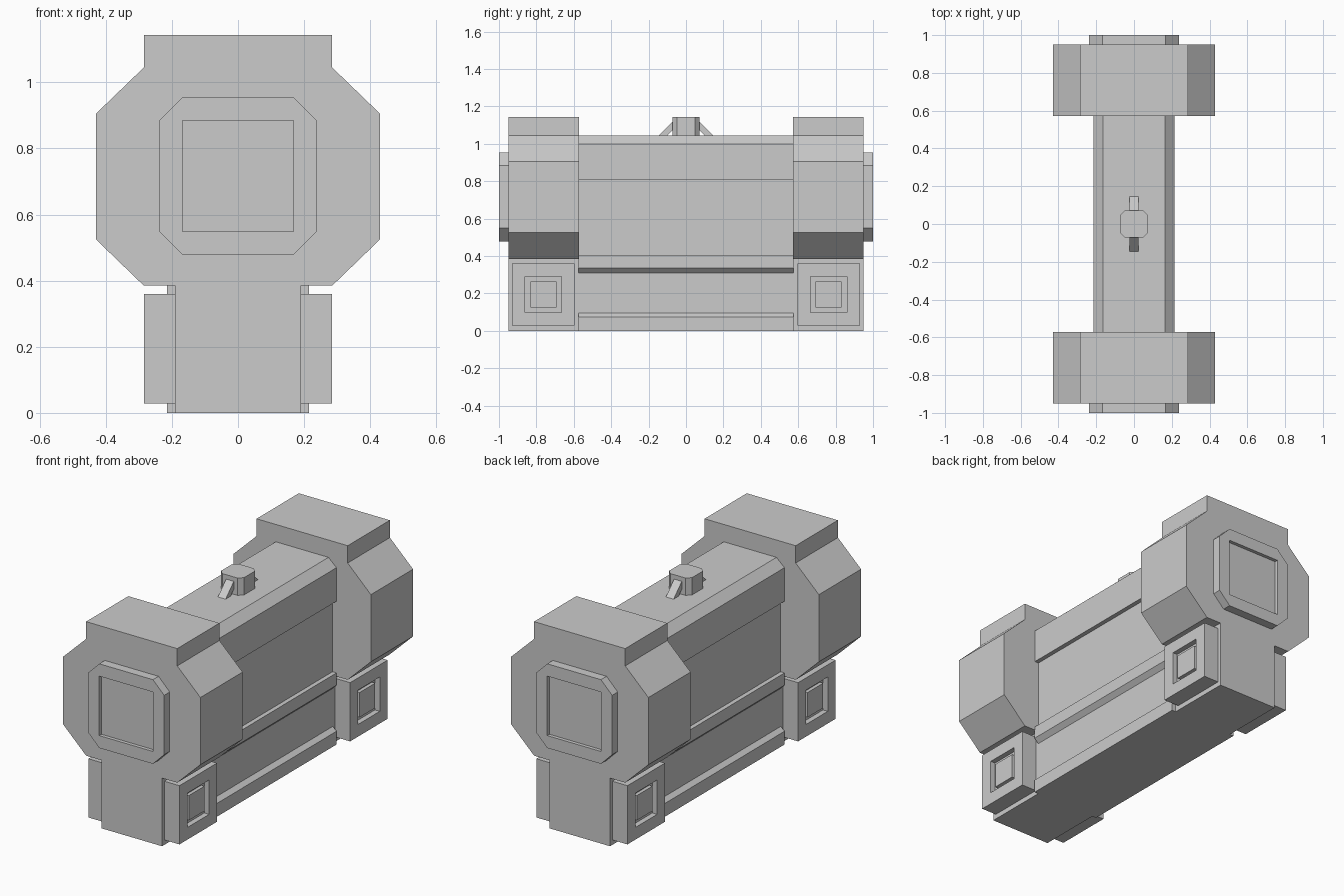
import bpy, bmesh
from mathutils import Vector

if "Cube" in bpy.data.objects:
    bpy.data.objects.remove(bpy.data.objects["Cube"])


def link(name, bm):
    bmesh.ops.recalc_face_normals(bm, faces=bm.faces)
    me = bpy.data.meshes.new(name)
    bm.to_mesh(me)
    bm.free()
    ob = bpy.data.objects.new(name, me)
    bpy.context.collection.objects.link(ob)
    return ob


def prism(name, pts, axis, a, b):
    """Extrude a 2D profile along an axis from a to b."""
    put = {'X': lambda p, t: (t, p[0], p[1]),
           'Y': lambda p, t: (p[0], t, p[1]),
           'Z': lambda p, t: (p[0], p[1], t)}[axis]
    bm = bmesh.new()
    face = bm.faces.new([bm.verts.new(put(p, a)) for p in pts])
    ext = bmesh.ops.extrude_face_region(bm, geom=[face])
    move = Vector(put((0, 0), b - a))
    bmesh.ops.translate(bm, vec=move, verts=[v for v in ext['geom'] if isinstance(v, bmesh.types.BMVert)])
    return link(name, bm)


def mirrored(half):
    """Complete a right-hand profile, listed bottom to top, about x = 0."""
    return half + [(-x, z) for x, z in reversed(half)]


def rect(x0, x1, z0, z1):
    return [(x0, z0), (x1, z0), (x1, z1), (x0, z1)]


def octagon(hx, hy, c, cy=0):
    return [(x, y + cy) for x, y in (
        (hx - c, -hy), (hx, c - hy), (hx, hy - c), (hx - c, hy),
        (c - hx, hy), (-hx, hy - c), (-hx, c - hy), (c - hx, -hy))]


def cut(ob, cutter):
    mod = ob.modifiers.new("recess", 'BOOLEAN')
    mod.operation, mod.object, mod.solver = 'DIFFERENCE', cutter, 'EXACT'
    cutter.hide_render = True
    cutter.hide_set(True)


# Long central body with recessed side panels and a waist above the base rail
prism("main_body", mirrored([
    (0.215, 0), (0.215, 0.075), (0.19, 0.095), (0.19, 0.31), (0.215, 0.335),
    (0.215, 0.405), (0.19, 0.405), (0.19, 0.81), (0.215, 0.81),
    (0.215, 1.0), (0.165, 1.045)]), 'Y', -0.575, 0.575)

end_profile = mirrored([
    (0.19, 0), (0.19, 0.385), (0.285, 0.385), (0.43, 0.525),
    (0.43, 0.905), (0.285, 1.045), (0.285, 1.143)])

for s, end in ((-1, "front"), (1, "back")):
    # End block
    prism(end + "_end_block", end_profile, 'Y', s * 0.573, s * 0.95)

    # Octagonal end cap with square recess
    cap = prism(end + "_end_cap", octagon(0.238, 0.238, 0.07, 0.717), 'Y', s * 0.95, s * 1.0)
    cut(cap, prism(end + "_cap_cutter", rect(-0.168, 0.168, 0.549, 0.885), 'Y', s * 0.98, s * 1.05))

    # Side feet with a recess and an inner square plate
    for d, side in ((-1, "left"), (1, "right")):
        foot_name = f"{end}_{side}_foot"
        y0, y1 = sorted((s * 0.595, s * 0.93))
        c = (y0 + y1) / 2
        foot = prism(foot_name, rect(y0, y1, 0.028, 0.36), 'X', d * 0.19, d * 0.285)
        cut(foot, prism(foot_name + "_cutter", rect(c - 0.097, c + 0.097, 0.097, 0.291),
                        'X', d * 0.255, d * 0.35))
        prism(foot_name + "_plate", rect(c - 0.07, c + 0.07, 0.124, 0.264),
              'X', d * 0.25, d * 0.275)

    # Sloping brace of the top knob
    prism(end + "_knob_brace", [(s * 0.145, 1.045), (s * 0.065, 1.125),
                                (s * 0.065, 1.08), (s * 0.10, 1.045)], 'X', -0.024, 0.024)

# Top knob
prism("top_knob", octagon(0.072, 0.072, 0.024), 'Z', 1.045, 1.143)
